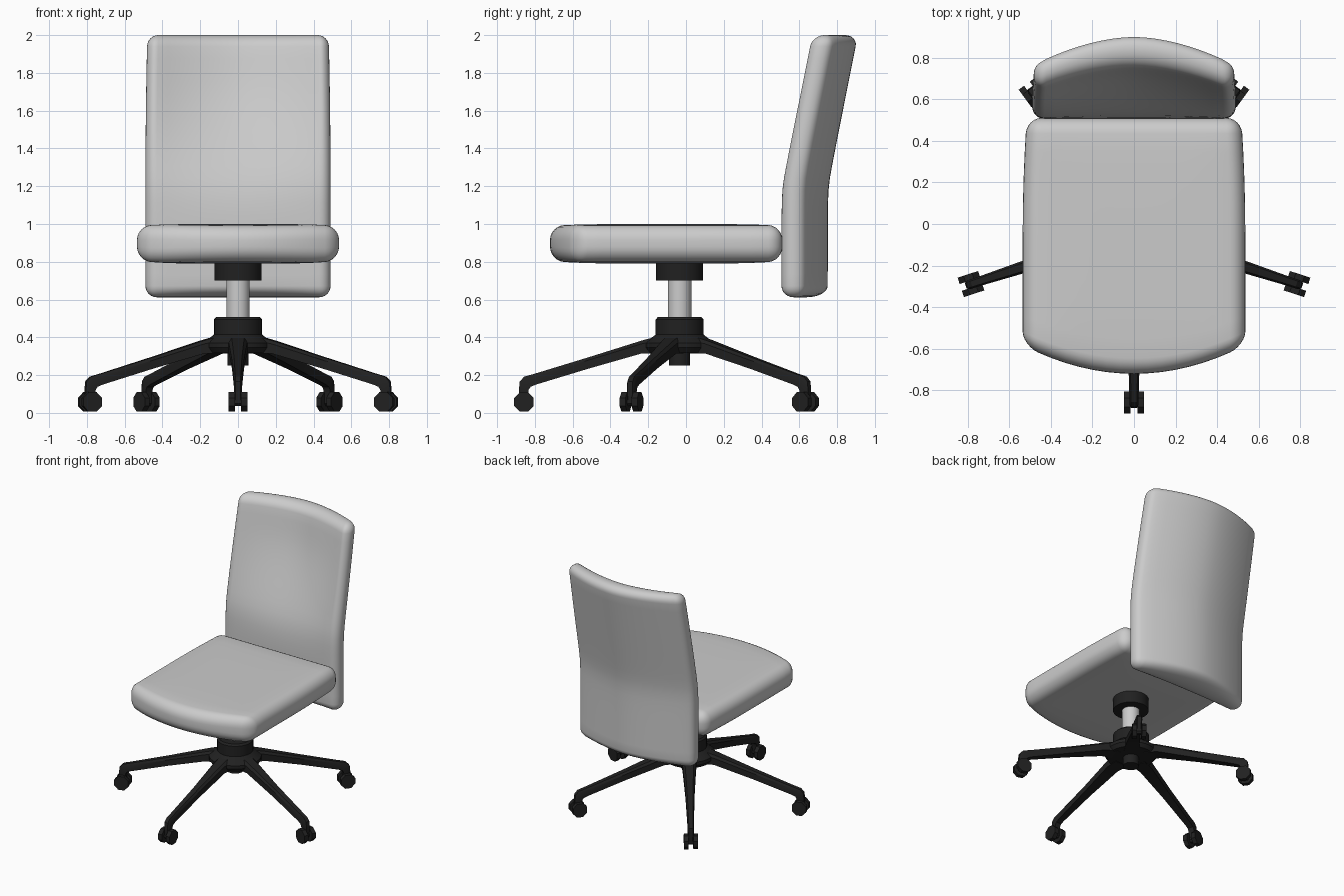
import bpy, bmesh, math
from mathutils import Matrix, Vector

if "Cube" in bpy.data.objects:
    bpy.data.objects.remove(bpy.data.objects["Cube"])

black = bpy.data.materials.new("black_plastic")
black.diffuse_color = (0.015, 0.015, 0.015, 1)
black.use_nodes = True
black.node_tree.nodes["Principled BSDF"].inputs["Base Color"].default_value = black.diffuse_color
BASE_Y = -0.034  # the swivel axis sits slightly forward


def finish(bm, name, mat=None, angle=35):
    bmesh.ops.recalc_face_normals(bm, faces=bm.faces[:])
    me = bpy.data.meshes.new(name)
    bm.to_mesh(me)
    bm.free()
    ob = bpy.data.objects.new(name, me)
    bpy.context.collection.objects.link(ob)
    if mat:
        me.materials.append(mat)
    bpy.ops.object.select_all(action='DESELECT')
    ob.select_set(True)
    bpy.context.view_layer.objects.active = ob
    bpy.ops.object.shade_smooth_by_angle(angle=math.radians(angle))
    return ob


def cushion(name, lo, hi, radius, cuts, shape):
    """Rounded box, sliced into a grid along some axes, then reshaped per vertex."""
    lo, hi = Vector(lo), Vector(hi)
    bm = bmesh.new()
    bmesh.ops.create_cube(bm, size=1)
    for v in bm.verts:
        v.co = Vector([(lo[i] + hi[i]) / 2 + v.co[i] * (hi[i] - lo[i]) for i in range(3)])
    bmesh.ops.bevel(bm, geom=bm.edges[:], offset=radius, segments=6,
                    profile=0.5, affect='EDGES')
    for axis, n in cuts:
        for k in range(1, n):
            co, no = Vector((0, 0, 0)), Vector((0, 0, 0))
            a, b = lo[axis] + radius, hi[axis] - radius
            co[axis] = a + (b - a) * k / n
            no[axis] = 1
            bmesh.ops.bisect_plane(bm, geom=bm.verts[:] + bm.edges[:] + bm.faces[:],
                                   plane_co=co, plane_no=no, dist=1e-5)
    for v in bm.verts:
        v.co = shape(v.co.copy())
    return finish(bm, name, angle=50)


# Seat: bowed front edge, slightly crowned faces and sides
def seat_shape(p):
    u = min(abs(p.x) / 0.53, 1)
    t = max(0, min(1, (0.3 - p.y) / 1.02))
    p.y += 0.135 * u ** 2 * t
    p.x *= 1 - 0.035 * max(0, (p.y + 0.05) / 0.55) ** 2
    edge = max(u, abs(p.y + 0.1) / 0.62) ** 4
    p.z += (-0.01 if p.z > 0.9 else 0.015) * min(edge, 1)
    return p


cushion("seat", (-0.535, -0.72, 0.79), (0.535, 0.51, 1.0), 0.075,
        [(0, 14), (1, 12)], seat_shape)


# Backrest: bowed rear, flat lumbar front turning hollow towards the top, kinked backwards
def back_shape(p):
    u = min(abs(p.x) / 0.45, 1)
    s = max(0, min(1, (p.z - 1.0) / 0.8))
    hollow = 0.85 * s * s * (3 - 2 * s)
    rear = (p.y - 0.505) / 0.13
    lean = 0.1 * (d := p.z - 1.2) + 0.1 * math.sqrt(d * d + 0.004)
    p.y += lean + 0.115 * (1 - u ** 1.8) * (rear + (1 - rear) * hollow)
    p.x *= 1 - 0.02 * max(0, (p.z - 1.2) / 0.8) ** 2
    return p


cushion("backrest", (-0.49, 0.505, 0.612), (0.49, 0.635, 2.0), 0.06,
        [(0, 16), (2, 20)], back_shape)


def lathe(name, profile, sides, mat=None):
    """Turned part from (radius, height) points, capped at both ends."""
    bm = bmesh.new()
    rings = [[bm.verts.new((r * math.cos(2 * math.pi * i / sides),
                            r * math.sin(2 * math.pi * i / sides) + BASE_Y, z))
              for i in range(sides)] for r, z in profile]
    for a, b in zip(rings, rings[1:]):
        for i in range(sides):
            j = (i + 1) % sides
            bm.faces.new((a[i], a[j], b[j], b[i]))
    bm.faces.new(rings[0])
    bm.faces.new(rings[-1])
    return finish(bm, name, mat)


# Centre column parts
lathe("seat_mount", [(0.125, 0.70), (0.125, 0.795)], 32, black)
lathe("gas_column", [(0.062, 0.45), (0.062, 0.72)], 32)
lathe("base_hub", [(0.165, 0.318), (0.185, 0.345), (0.185, 0.37), (0.127, 0.415),
                   (0.127, 0.495), (0.115, 0.508)], 30, black)
lathe("column_foot", [(0.056, 0.25), (0.056, 0.33)], 20, black)

# Five legs: side profile (radius, height) given as upper and lower lines with half width
LEG = [((0.10, 0.41), (0.10, 0.315), 0.055), ((0.20, 0.383), (0.20, 0.315), 0.048),
       ((0.48, 0.295), (0.48, 0.235), 0.032), ((0.765, 0.208), (0.76, 0.150), 0.023),
       ((0.822, 0.192), (0.789, 0.138), 0.022), ((0.846, 0.167), (0.799, 0.122), 0.022),
       ((0.851, 0.12), (0.801, 0.105), 0.021), ((0.845, 0.05), (0.805, 0.05), 0.018)]

for n in range(5):
    turn = (Matrix.Translation((0, BASE_Y, 0))
            @ Matrix.Rotation(math.radians(-90 + 72 * n), 4, 'Z'))
    bm = bmesh.new()
    rings = []
    for (ru, zu), (rl, zl), w in LEG:
        c = 0.65 * w
        mu = Vector((ru, 0, zu)).lerp(Vector((rl, 0, zl)), 0.25)
        rings.append([bm.verts.new(q) for q in (
            (ru, -c, zu), (ru, c, zu), (mu.x, w, mu.z),
            (rl, w, zl), (rl, -w, zl), (mu.x, -w, mu.z))])
    for a, b in zip(rings, rings[1:]):
        for i in range(6):
            j = (i + 1) % 6
            bm.faces.new((a[i], a[j], b[j], b[i]))
    bm.faces.new(rings[0])
    bm.faces.new(rings[-1])
    bmesh.ops.transform(bm, matrix=turn, verts=bm.verts[:])
    finish(bm, f"leg_{n + 1}", black, 30)

    # Twin-wheel caster with axle
    bm = bmesh.new()
    across = Matrix.Rotation(math.radians(90), 4, 'X') @ Matrix.Rotation(math.radians(22.5), 4, 'Z')
    for y, r, depth in ((-0.033, 0.056, 0.032), (0.033, 0.056, 0.032), (0, 0.024, 0.06)):
        bmesh.ops.create_cone(bm, cap_ends=True, segments=8, radius1=r, radius2=r, depth=depth,
                              matrix=turn @ Matrix.Translation((0.824, y, 0.058)) @ across)
    finish(bm, f"caster_{n + 1}", black, 30)
